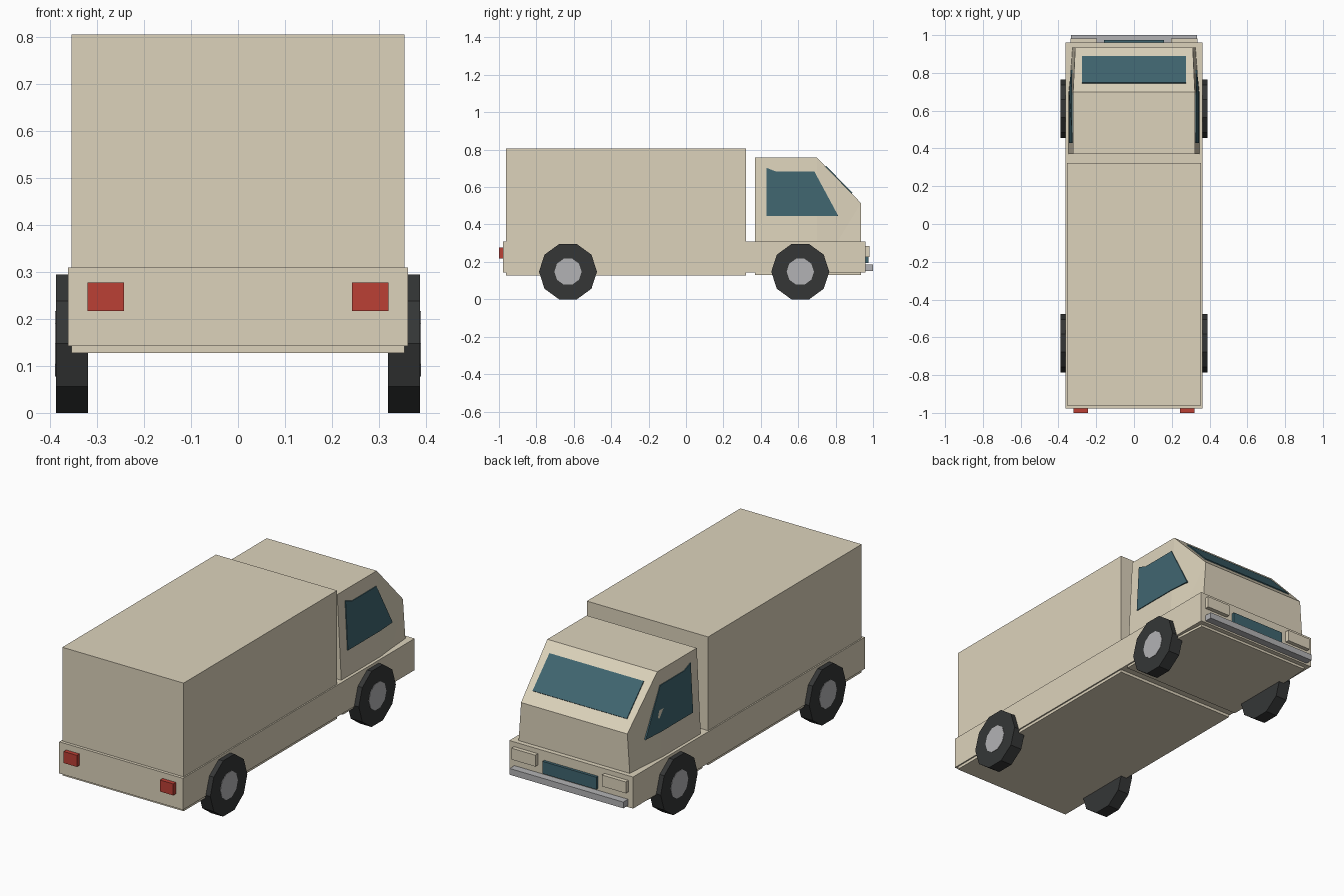
import bpy, bmesh, math
from mathutils import Vector

if "Cube" in bpy.data.objects:
    bpy.data.objects.remove(bpy.data.objects["Cube"])


def material(name, rgb):
    m = bpy.data.materials.new(name)
    m.diffuse_color = (*rgb, 1)
    m.use_nodes = True
    m.node_tree.nodes["Principled BSDF"].inputs["Base Color"].default_value = m.diffuse_color
    return m


PAINT = material("paint", (0.72, 0.65, 0.50))
GLASS = material("glass", (0.05, 0.13, 0.16))
RUBBER = material("rubber", (0.035, 0.037, 0.037))
METAL = material("metal", (0.45, 0.45, 0.46))
RED = material("red_lens", (0.50, 0.05, 0.035))


def finish(name, bm, mat):
    bmesh.ops.recalc_face_normals(bm, faces=bm.faces)
    me = bpy.data.meshes.new(name)
    bm.to_mesh(me)
    bm.free()
    me.materials.append(mat)
    ob = bpy.data.objects.new(name, me)
    bpy.context.collection.objects.link(ob)
    return ob


def box(name, xs, ys, zs, mat):
    bm = bmesh.new()
    bmesh.ops.create_cube(bm, size=1)
    for v in bm.verts:
        v.co = [r[0] + (c + 0.5) * (r[1] - r[0]) for c, r in zip(v.co, (xs, ys, zs))]
    return finish(name, bm, mat)


def loft(name, loop_a, loop_b, mat):
    """Solid between two matching outlines."""
    bm = bmesh.new()
    a = [bm.verts.new(p) for p in loop_a]
    b = [bm.verts.new(p) for p in loop_b]
    bm.faces.new(a)
    bm.faces.new(b[::-1])
    for i in range(len(a)):
        j = (i + 1) % len(a)
        bm.faces.new((a[i], b[i], b[j], a[j]))
    return finish(name, bm, mat)


def cylinder(name, r, x0, x1, y, z, mat):
    """Ten-sided cylinder along x with flats at top and bottom."""
    ring = [(y + r * math.cos(i * math.tau / 10), z + r * math.sin(i * math.tau / 10))
            for i in range(10)]
    return loft(name, [(x0, *p) for p in ring], [(x1, *p) for p in ring], mat)


# Lower body and cargo box
box("lower_body", (-0.362, 0.362), (-0.978, 0.96), (0.143, 0.31), PAINT)
box("cargo_box", (-0.355, 0.355), (-0.962, 0.322), (0.128, 0.806), PAINT)

# Cab: half width, y, z of the side outline, sides leaning inwards
side = [(0.355, 0.37, 0.13), (0.322, 0.37, 0.757), (0.322, 0.70, 0.757),
        (0.311, 0.935, 0.515), (0.338, 0.935, 0.13), (0.355, 0.70, 0.13)]
bm = bmesh.new()
rt = [bm.verts.new(p) for p in side]
lf = [bm.verts.new((-x, y, z)) for x, y, z in side]
for s in (rt, lf):
    bm.faces.new((s[0], s[1], s[2], s[5]))
    bm.faces.new((s[5], s[2], s[3]))
    bm.faces.new((s[5], s[3], s[4]))
for i in range(6):
    j = (i + 1) % 6
    bm.faces.new((rt[i], lf[i], lf[j], rt[j]))
finish("cab", bm, PAINT)

# Windscreen: thin pane on the sloping front
top, low = Vector((0, 0.70, 0.757)), Vector((0, 0.935, 0.515))
normal = Vector((0, 0.242, 0.235)).normalized()
pane = []
for t, sx in ((0.19, -1), (0.19, 1), (0.79, 1), (0.79, -1)):
    pane.append(top.lerp(low, t) + Vector((sx * 0.276, 0, 0)))
loft("windscreen", [p + normal * 0.005 for p in pane],
     [p - normal * 0.008 for p in pane], GLASS)

# Paired parts, mirrored in x
window = [(0.343, 0.43, 0.444), (0.329, 0.43, 0.703), (0.330, 0.484, 0.682),
          (0.330, 0.687, 0.682), (0.335, 0.815, 0.444), (0.343, 0.70, 0.444)]
for label, s in (("right", 1), ("left", -1)):
    loft(f"{label}_side_window", [(s * x, y, z) for x, y, z in window],
         [(s * (x - 0.02), y, z) for x, y, z in window], GLASS)
    for end, y in (("front", 0.611), ("rear", -0.631)):
        cylinder(f"{label}_{end}_tyre", 0.155, s * 0.32, s * 0.388, y, 0.1475, RUBBER)
        cylinder(f"{label}_{end}_hub", 0.073, s * 0.36, s * 0.390, y, 0.1475, METAL)
    box(f"{label}_tail_light", sorted((s * 0.243, s * 0.321)), (-1.0, -0.976),
        (0.217, 0.278), RED)
    box(f"{label}_headlight", sorted((s * 0.195, s * 0.335)), (0.955, 0.982),
        (0.225, 0.285), PAINT)

# Grille and bumper
box("grille", (-0.158, 0.158), (0.955, 0.975), (0.195, 0.26), GLASS)
box("front_bumper", (-0.333, 0.333), (0.955, 1.0), (0.152, 0.185), METAL)
